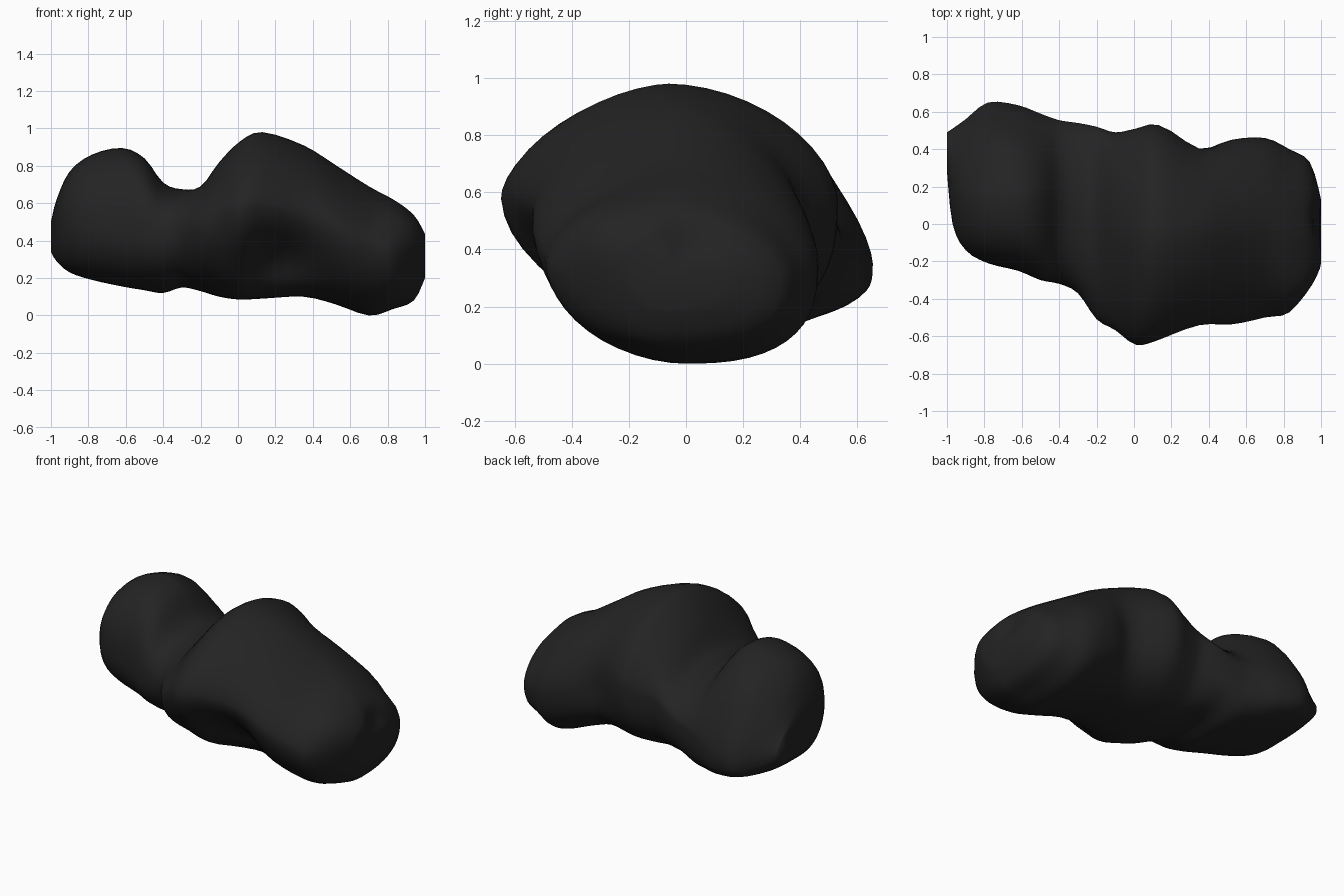
import bpy, bmesh, math
from mathutils import Vector

# Cross-sections along x: x, y front, y back, z bottom, z top, y of crest, z of front bulge, z of back bulge
SECTIONS = [
    (-1.00, 0.28, 0.49, 0.34, 0.50, 0.38, 0.42, 0.40),
    (-0.97, 0.00, 0.51, 0.29, 0.62, 0.20, 0.48, 0.39),
    (-0.90, -0.14, 0.56, 0.23, 0.77, 0.14, 0.50, 0.37),
    (-0.78, -0.21, 0.65, 0.19, 0.86, 0.14, 0.48, 0.35),
    (-0.62, -0.25, 0.635, 0.155, 0.895, 0.14, 0.45, 0.36),
    (-0.50, -0.30, 0.59, 0.135, 0.84, 0.14, 0.42, 0.40),
    (-0.40, -0.32, 0.555, 0.12, 0.71, 0.12, 0.42, 0.43),
    (-0.30, -0.37, 0.54, 0.15, 0.675, 0.08, 0.45, 0.45),
    (-0.20, -0.51, 0.52, 0.13, 0.69, 0.02, 0.48, 0.50),
    (-0.10, -0.57, 0.49, 0.10, 0.82, -0.02, 0.54, 0.52),
    (0.01, -0.65, 0.51, 0.085, 0.93, -0.06, 0.57, 0.54),
    (0.13, -0.63, 0.53, 0.09, 0.98, -0.06, 0.58, 0.56),
    (0.35, -0.56, 0.43, 0.10, 0.91, -0.04, 0.53, 0.47),
    (0.52, -0.545, 0.455, 0.06, 0.805, -0.02, 0.46, 0.40),
    (0.70, -0.50, 0.46, 0.00, 0.69, 0.00, 0.38, 0.33),
    (0.83, -0.47, 0.40, 0.035, 0.62, -0.05, 0.34, 0.30),
    (0.94, -0.31, 0.33, 0.08, 0.54, -0.07, 0.33, 0.29),
    (1.00, -0.20, 0.14, 0.20, 0.46, -0.08, 0.35, 0.30),
]
# Roundness of each quarter (back top, front top, front bottom, back bottom), left lobe and main body
LEFT, BODY = (1.5, 2.4, 2.1, 3.4), (1.8, 1.65, 1.85, 2.6)
# Local dents and bumps: centre, radius, shift
DENTS = [
    ((0.22, -0.50, 0.27), 0.21, (0, 0.15, 0.02)),
    ((0.35, 0.40, 0.45), 0.14, (0, -0.03, 0)),
    ((0.98, 0.00, 0.40), 0.10, (-0.05, 0, -0.02)),
    ((0.93, -0.30, 0.45), 0.14, (0.02, -0.03, 0.03)),
    ((-0.70, 0.38, 0.72), 0.14, (0, 0.02, 0.02)),
]
SIDES, STEPS = 48, 3


def spline(a, b, c, d, t):
    return 0.5 * (2 * b + (c - a) * t + (2 * a - 5 * b + 4 * c - d) * t * t
                  + (3 * b - a - 3 * c + d) * t ** 3)


def ring(s):
    x, y0, y1, z0, z1, yc, zf, zb = s
    w = min(max((x + 0.5) / 0.4, 0), 1)
    pts = []
    for i in range(SIDES):
        a = 2 * math.pi * i / SIDES
        c, n = math.cos(a), math.sin(a)
        k = i * 4 // SIDES
        e = 2 / (LEFT[k] * (1 - w) + BODY[k] * w)
        u, v = abs(c) ** e, abs(n) ** e
        y = yc + (y1 - yc) * u if c > 0 else yc - (yc - y0) * u
        zm = zb + (zf - zb) * (0.5 - 0.5 * c)
        z = zm + (z1 - zm) * v if n > 0 else zm - (zm - z0) * v
        p = Vector((x, y, z))
        q = p.copy()
        for centre, r, shift in DENTS:
            q += Vector(shift) * math.exp(-(p - Vector(centre)).length_squared / (r * r))
        q.x = min(q.x, 1.0)
        pts.append(q)
    return pts


# Lumpy rock body lofted through the sections
bm = bmesh.new()
rings = []
last = len(SECTIONS) - 1
for k in range(last):
    quad = [SECTIONS[min(max(k + o, 0), last)] for o in (-1, 0, 1, 2)]
    for j in range(STEPS):
        s = [spline(*v, j / STEPS) for v in zip(*quad)]
        rings.append([bm.verts.new(p) for p in ring(s)])
rings.append([bm.verts.new(p) for p in ring(SECTIONS[-1])])
for r0, r1 in zip(rings, rings[1:]):
    for i in range(SIDES):
        j = (i + 1) % SIDES
        bm.faces.new((r0[i], r0[j], r1[j], r1[i]))
# End caps
for end in (rings[0], rings[-1]):
    mid = bm.verts.new(sum((v.co for v in end), Vector()) / SIDES)
    for i in range(SIDES):
        bm.faces.new((end[i], end[(i + 1) % SIDES], mid))
bmesh.ops.recalc_face_normals(bm, faces=bm.faces)
for f in bm.faces:
    f.smooth = True

mesh = bpy.data.meshes.new("rock")
bm.to_mesh(mesh)
bm.free()
rock = bpy.data.objects.new("rock", mesh)
bpy.context.collection.objects.link(rock)

mat = bpy.data.materials.new("charcoal black")
mat.diffuse_color = (0.017, 0.017, 0.017, 1)
mesh.materials.append(mat)
